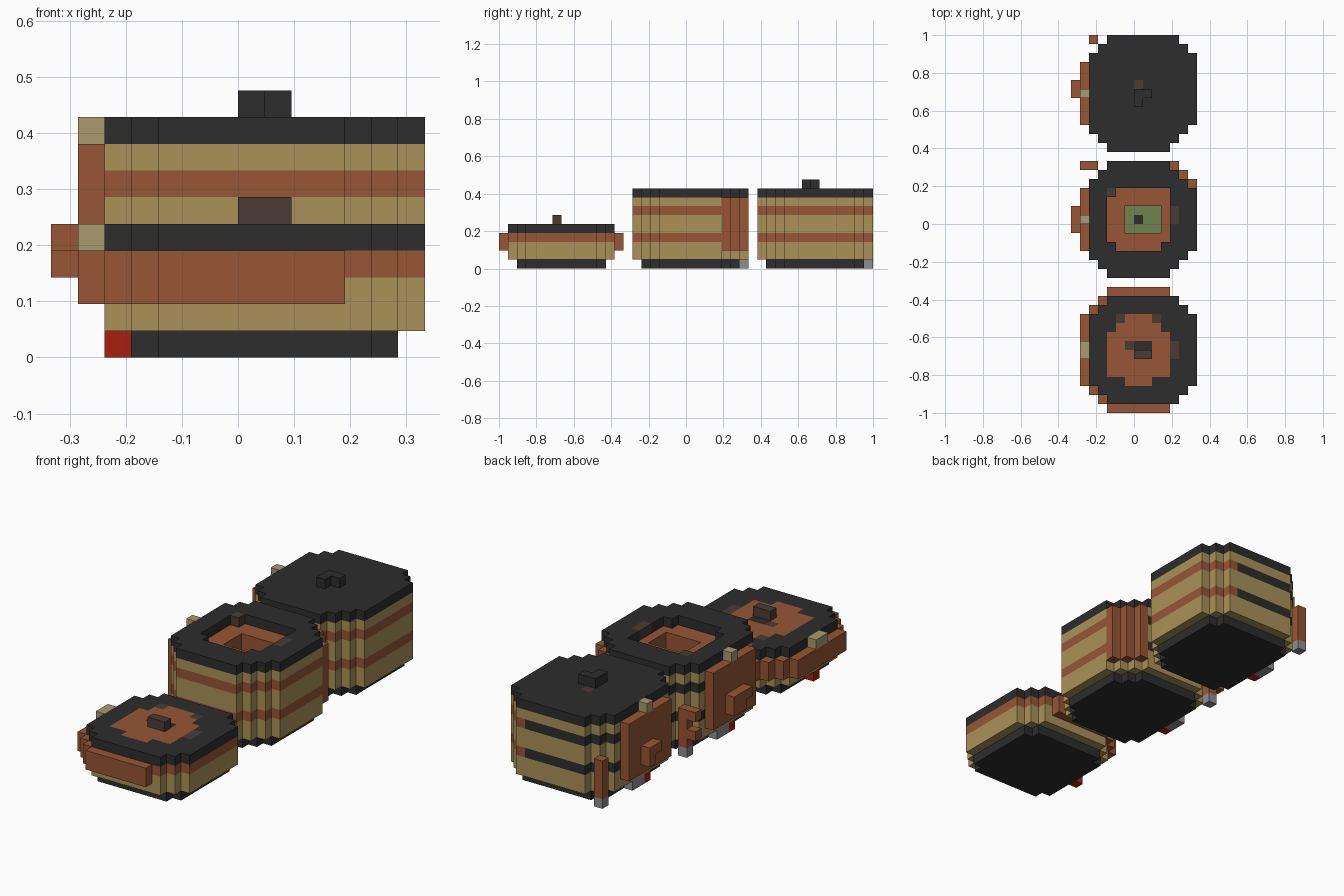
import bpy
import bmesh

if "Cube" in bpy.data.objects:
    bpy.data.objects.remove(bpy.data.objects["Cube"], do_unlink=True)

U = 1 / 21  # size of one block

COLOURS = {
    "charcoal": (0.026, 0.026, 0.026),
    "terracotta": (0.31, 0.092, 0.036),
    "sand": (0.40, 0.285, 0.098),
    "khaki": (0.40, 0.33, 0.16),
    "dark_brown": (0.07, 0.044, 0.036),
    "moss_green": (0.156, 0.223, 0.08),
    "red": (0.39, 0.014, 0.005),
    "grey": (0.28, 0.27, 0.28),
}
NAMES = list(COLOURS)
MATS = []
for key, rgb in COLOURS.items():
    m = bpy.data.materials.new(key)
    m.use_nodes = True
    m.diffuse_color = (*rgb, 1)
    bsdf = m.node_tree.nodes["Principled BSDF"]
    bsdf.inputs["Base Color"].default_value = (*rgb, 1)
    bsdf.inputs["Roughness"].default_value = 0.9
    MATS.append(m)


def box(x0, x1, y0, y1):
    """Set of grid cells in a rectangle."""
    return {(x, y) for x in range(x0, x1) for y in range(y0, y1)}


def build(name, blocks):
    """Mesh of extruded cell sets: (cells, z0, z1, colour or rule, caps)."""
    bm = bmesh.new()

    def face(points, colour):
        f = bm.faces.new([bm.verts.new([c * U for c in p]) for p in points])
        f.material_index = NAMES.index(colour)

    for cells, z0, z1, colour, caps in blocks:
        for x, y in sorted(cells):
            c = colour(x, y) if callable(colour) else colour
            ring = [(x, y), (x + 1, y), (x + 1, y + 1), (x, y + 1)]
            if "t" in caps:
                face([(*p, z1) for p in ring], c)
            if "b" in caps:
                face([(*p, z0) for p in reversed(ring)], c)
            for i, (dx, dy) in enumerate([(0, -1), (1, 0), (0, 1), (-1, 0)]):
                if (x + dx, y + dy) not in cells:
                    a, b = ring[i], ring[(i + 1) % 4]
                    face([(*a, z0), (*b, z0), (*b, z1), (*a, z1)], c)
    bmesh.ops.remove_doubles(bm, verts=bm.verts, dist=U / 50)
    bmesh.ops.dissolve_limit(bm, angle_limit=0.01, verts=bm.verts,
                             edges=bm.edges, delimit={"MATERIAL"})
    mesh = bpy.data.meshes.new(name)
    bm.to_mesh(mesh)
    bm.free()
    for m in MATS:
        mesh.materials.append(m)
    obj = bpy.data.objects.new(name, mesh)
    bpy.context.collection.objects.link(obj)


def rounded(y0, length):
    """Stepped round footprint; the long one has a wider shoulder in front."""
    y1 = y0 + length
    cells = box(-5, 7, y0 + 2, y1 - 2)
    for y in (y0, y1 - 1):
        cells |= box(-3, 5, y, y + 1)
    for y in (y0 + 1, y1 - 2):
        cells |= box(-4, 6, y, y + 1)
    return cells


def tall_footprint(y0, back):
    cells = box(-3, 4, y0, y0 + 1) | box(-4, 5, y0 + 1, y0 + 2)
    cells |= box(-5, 6, y0 + 2, y0 + 3)
    for i, (a, b) in enumerate(back):
        cells |= box(a, b, y0 + 10 + i, y0 + 11 + i)
    return cells | box(-5, 7, y0 + 3, y0 + 10)


def base(cells):
    """Footprint shrunk by one cell all round."""
    return {(x, y) for x, y in cells
            if all((x + a, y + b) in cells for a, b in [(1, 0), (-1, 0), (0, 1), (0, -1)])}


def tall_walls(name, cells, middle):
    def stripe(x, y):
        return "charcoal" if x < 4 and y >= middle else "terracotta"
    build(name + "_base", [(base(cells), 0, 1, "charcoal", "b")])
    build(name + "_walls", [
        (cells, 1, 3, "sand", "b"), (cells, 3, 4, stripe, ""),
        (cells, 4, 6, "sand", ""), (cells, 6, 7, stripe, ""),
        (cells, 7, 8, "sand", "")])


# Low front hut
low = rounded(-20, 12)
build("low_hut_base", [(base(low), 0, 1, "charcoal", "b")])
build("low_hut_walls", [(low, 1, 3, "sand", "b"), (low, 3, 4, "terracotta", "")])
patch = (box(-3, 4, -17, -12) | box(-2, 3, -17, -11) | box(-1, 2, -18, -10)) - box(-1, 2, -14, -13)
soot = {(-2, -11), (2, -11), (4, -14), (4, -15), (-1, -14)}


def low_roof_colour(x, y):
    if (x, y) in soot:
        return "dark_brown"
    return "terracotta" if (x, y) in patch else "charcoal"


build("low_hut_roof", [(low, 4, 5, low_roof_colour, "t")])
build("low_hut_chimney", [(box(0, 2, -15, -14), 5, 6, "dark_brown", "t")])
build("low_hut_boards", [
    (box(-3, 4, y, y + 1), 2, 4, "terracotta", "tb") for y in (-21, -8)] + [
    (box(-6, -5, -18, -10), 2, 4, "terracotta", "tb")] + [
    ({cell}, 2, 4, "terracotta", "tb")
    for cell in [(-4, -9), (-5, -10), (-5, -19), (-4, -20)]])
build("low_hut_lintel", [(box(-6, -5, -15, -13), 4, 5, "khaki", "tb")])
build("low_hut_step", [(box(-5, -4, -15, -14), 0, 1, "red", "tb")])

# Middle hut with open courtyard
mid = tall_footprint(-6, [(-5, 6), (-4, 5), (-3, 4)])
opening = box(-3, 4, -3, 4) - {(-3, -3), (3, -3), (-3, 3)}
court = box(-1, 3, -1, 2)
tall_walls("middle_hut", mid, 0)
build("middle_hut_roof", [(
    mid - opening, 8, 9,
    lambda x, y: "dark_brown" if (x, y) in {(-3, 3), (4, 0), (4, 1)} else "charcoal", "t")])
build("courtyard_lining", [(box(-3, 4, -3, 4) - court, 6, 8, "terracotta", "t")])
build("courtyard_floor", [(court, 5.8, 6, "moss_green", "t")])
build("courtyard_drain", [({(0, 0)}, 6, 6.1, "charcoal", "t")])
build("middle_hut_corner_posts", [
    ({(4, 6), (5, 5), (6, 4)}, 2, 8, "terracotta", "tb")])

# Tall rear hut
rear = tall_footprint(8, [(-5, 7), (-4, 6), (-3, 5)])
tall_walls("rear_hut", rear, 14)
build("rear_hut_roof", [(
    rear, 8, 9, lambda x, y: "dark_brown" if (x, y) == (0, 15) else "charcoal", "t")])
build("rear_hut_chimney", [(box(0, 2, 14, 15) | {(0, 13)}, 9, 10, "charcoal", "t")])

# Side doors, handles, lintels, steps and lamp posts of the two tall huts
for name, y in (("middle", 0), ("rear", 14)):
    build(name + "_door", [(box(-6, -5, y - 3, y + 4), 2, 8, "terracotta", "tb")])
    build(name + "_lintel", [(box(-6, -5, y, y + 1), 8, 9, "khaki", "tb")])
    build(name + "_step", [
        (box(-5, -4, y - 1, y), 0, 1, "red", "tb"),
        (box(-5, -4, y, y + 2), 0, 1, "grey", "tb")])
    build(name + "_post", [
        ({(-5, y + 6)}, 0, 1, "grey", "b"),
        ({(-5, y + 6)}, 1, 5, "terracotta", "t")])
build("middle_door_handle", [
    (box(-7, -6, 0, 2), 3, 5, "terracotta", "tb"),
    (box(-7, -6, -1, 0), 4, 5, "terracotta", "tb")])
build("rear_door_handle", [
    (box(-7, -6, 15, 16), 3, 5, "terracotta", "tb"),
    (box(-7, -6, 14, 15), 4, 5, "terracotta", "tb")])
build("middle_post_arms", [
    ({(-6, 6)}, 2, 3, "terracotta", "tb"), ({(-6, 6)}, 4, 5, "terracotta", "tb")])
